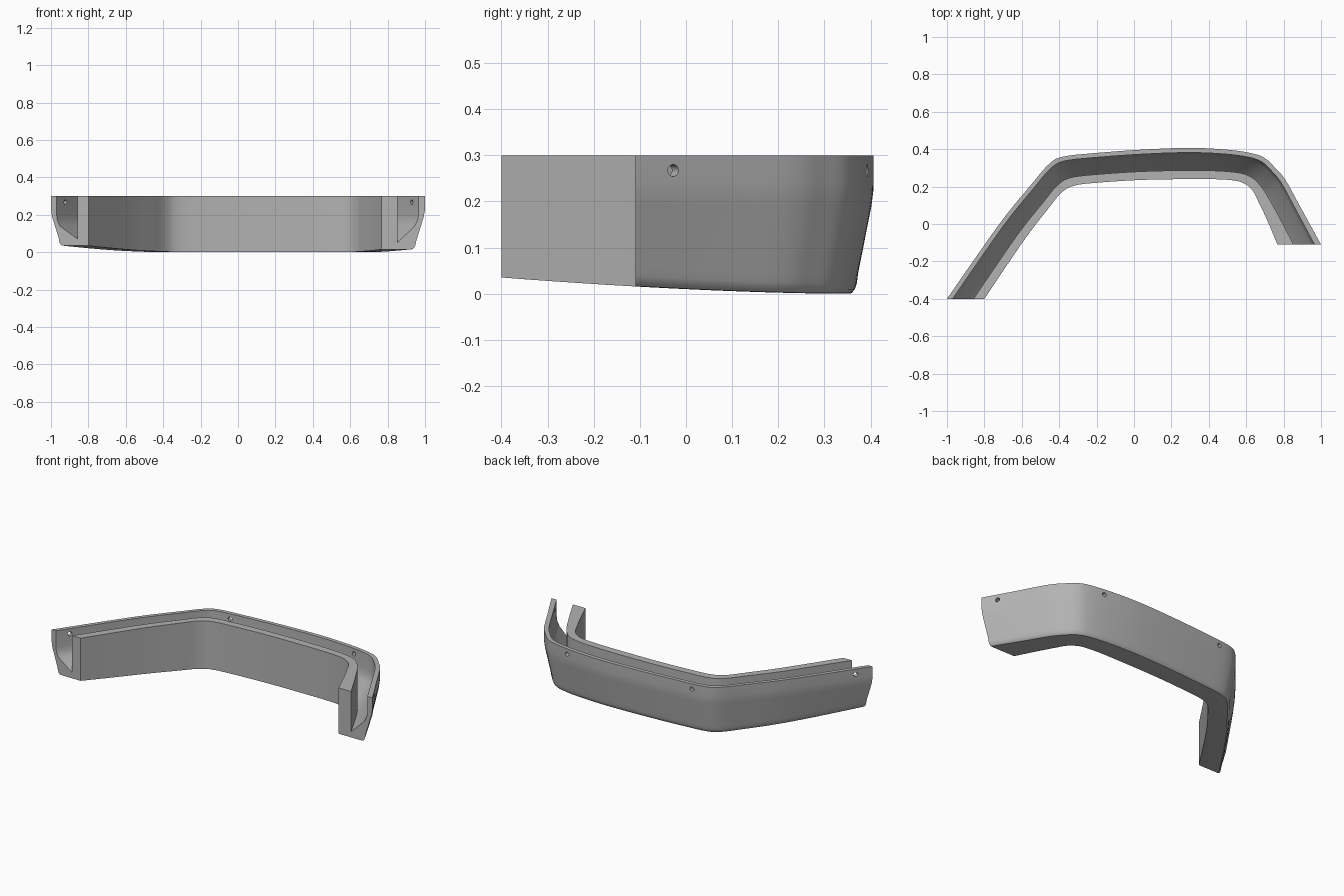
import bpy, bmesh
from mathutils import Vector, Matrix

cube = bpy.data.objects.get("Cube")
if cube:
    bpy.data.objects.remove(cube, do_unlink=True)

grey = bpy.data.materials.new("plain grey")
grey.use_nodes = True
grey.diffuse_color = (0.45, 0.45, 0.45, 1)
grey.node_tree.nodes["Principled BSDF"].inputs["Base Color"].default_value = (0.45, 0.45, 0.45, 1)

# Plan stations: outer x, y, inner x, y, fraction where the inner wall starts
STATIONS = [
    (-1, -.4, -.8, -.4, .71), (-.72, 0, -.59, -.09, .71),
    (-.55, .21, -.46, .08, .72), (-.455, .32, -.39, .165, .72),
    (-.38, .36, -.32, .205, .72), (-.2, .38, -.18, .222, .72),
    (.05, .398, .05, .236, .72), (.3, .407, .3, .24, .72),
    (.5, .397, .45, .239, .72), (.63, .378, .55, .23, .72),
    (.7, .352, .605, .207, .72), (.755, .3, .64, .17, .71),
    (.81, .235, .665, .12, .69), (.89, .09, .71, .025, .66),
    (1, -.11, .767, -.11, .63)]
STEPS = 5
TOP = .3


def spline(a, b, c, d, t):
    """Smooth curve between b and c."""
    return tuple(.5 * (2*q + (r - p)*t + (2*p - 5*q + 4*r - s)*t*t + (3*q - p - 3*r + s)*t**3)
                 for p, q, r, s in zip(a, b, c, d))


def underside(y):
    """Height of the gently rising bottom."""
    return .035 * (max(0, .33 - y) / .73) ** 1.6


def section(inner):
    """Channel outline: fraction across, height, whether height follows the bottom."""
    return [(0, TOP, 0), (0, .24, 0), (.006, .222, 0), (.03, .19, 0), (.205, .042, 1), (.22, .022, 1),
            (.25, .008, 1), (.29, .001, 1), (.34, 0, 1), (1, 0, 1),
            (1, TOP, 0), (inner, TOP, 0), (inner, .035, 1),
            (.24, .14, 0), (.17, .17, 0), (.15, .2, 0), (.15, TOP, 0)]


def make_channel():
    bm = bmesh.new()
    pts = [STATIONS[0]] + STATIONS + [STATIONS[-1]]
    path = [spline(*pts[i:i + 4], k / STEPS)
            for i in range(len(STATIONS) - 1) for k in range(STEPS)]
    path.append(STATIONS[-1])
    rings = []
    for ox, oy, ix, iy, inner in path:
        ring = []
        for t, z, follows in section(inner):
            x, y = ox + (ix - ox) * t, oy + (iy - oy) * t
            ring.append(bm.verts.new((x, y, z + follows * underside(y))))
        rings.append(ring)
    n = len(rings[0])
    for a, b in zip(rings, rings[1:]):
        for j in range(n):
            k = (j + 1) % n
            bm.faces.new((a[j], a[k], b[k], b[j]))
    bm.faces.new(rings[0])
    bm.faces.new(rings[-1][::-1])
    bmesh.ops.recalc_face_normals(bm, faces=bm.faces[:])
    mesh = bpy.data.meshes.new("curved_channel")
    bm.to_mesh(mesh)
    bm.free()
    mesh.materials.append(grey)
    obj = bpy.data.objects.new("curved_channel", mesh)
    bpy.context.collection.objects.link(obj)
    return obj


def make_hole_cutter(holes):
    bm = bmesh.new()
    for x, y, dx, dy in holes:
        turn = Vector((dx, dy, 0)).to_track_quat('Z', 'Y').to_matrix().to_4x4()
        bmesh.ops.create_cone(bm, cap_ends=True, segments=20, radius1=.013, radius2=.013,
                              depth=.09, matrix=Matrix.Translation((x, y, .267)) @ turn)
    mesh = bpy.data.meshes.new("hole_cutter")
    bm.to_mesh(mesh)
    bm.free()
    mesh.materials.append(grey)
    obj = bpy.data.objects.new("hole_cutter", mesh)
    bpy.context.collection.objects.link(obj)
    obj.hide_render = True
    return obj


channel = make_channel()

# Screw holes through the outer wall
cutter = make_hole_cutter([(.945, -.033, .88, .48), (.54, .385, .1, 1),
                           (-.3, .362, -.1, 1), (-.932, -.325, -.82, .57)])
cut = channel.modifiers.new("screw_holes", 'BOOLEAN')
cut.operation, cut.solver, cut.object = 'DIFFERENCE', 'EXACT', cutter
bpy.ops.object.select_all(action='DESELECT')
bpy.context.view_layer.objects.active = channel
channel.select_set(True)
bpy.ops.object.modifier_apply(modifier=cut.name)
bpy.data.objects.remove(cutter, do_unlink=True)
bpy.ops.object.shade_smooth_by_angle(angle=.5)
